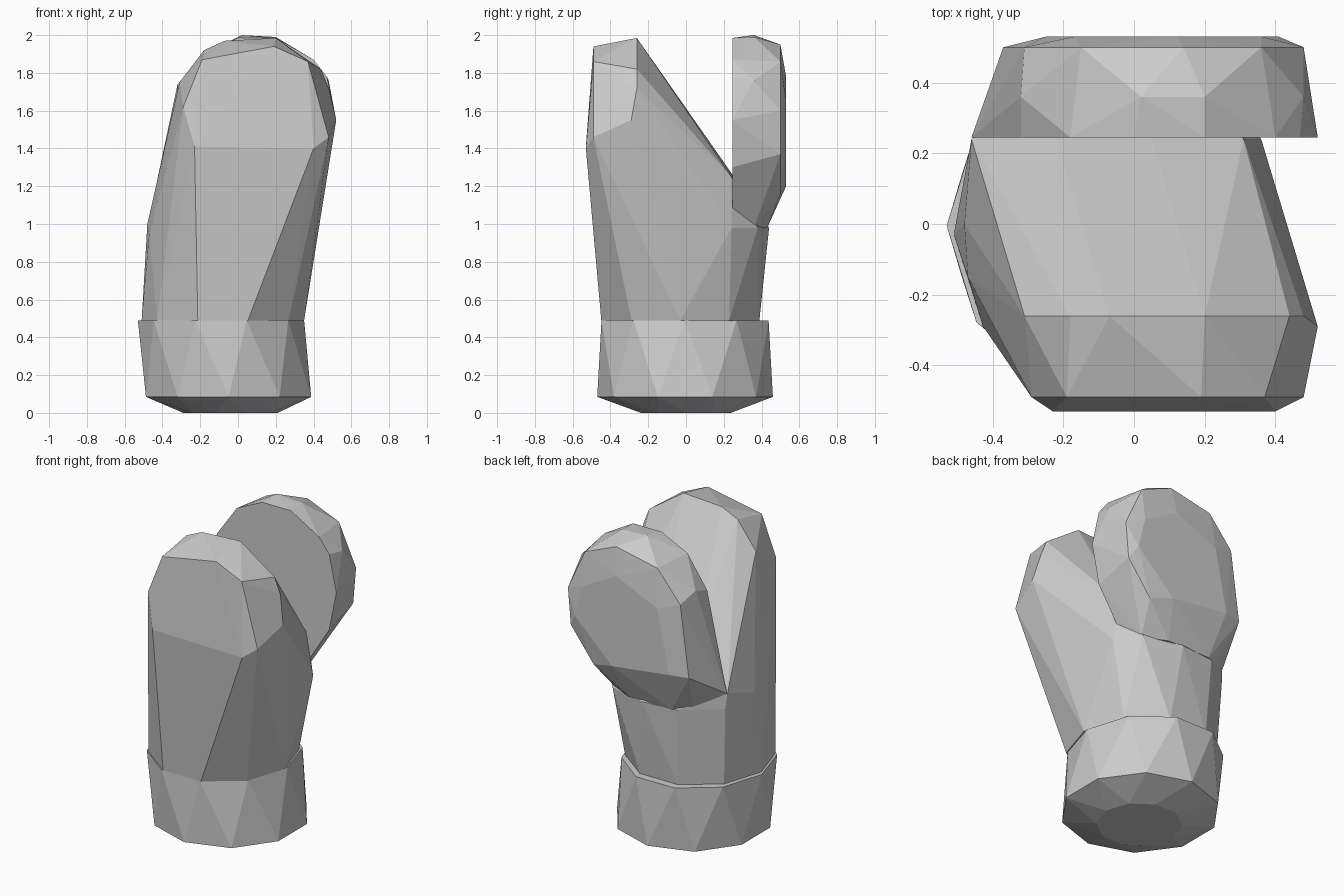
import bpy, bmesh, math


def ring(cx, cy, rx, ry, z, n=10, phase=0.0):
    """Horizontal oval of n points."""
    step = 2 * math.pi / n
    return [(cx + rx * math.cos(step * (i + phase)),
             cy + ry * math.sin(step * (i + phase)), z) for i in range(n)]


def slab(y, outline):
    """Upright x-z outline placed at depth y."""
    return [(x, y, z) for x, z in outline]


def hull(name, points):
    """Faceted convex solid wrapped around points."""
    bm = bmesh.new()
    for p in points:
        bm.verts.new(p)
    res = bmesh.ops.convex_hull(bm, input=bm.verts)
    junk = {g for g in res["geom_interior"] + res["geom_unused"]
            if isinstance(g, bmesh.types.BMVert)}
    bmesh.ops.delete(bm, geom=list(junk), context='VERTS')
    bmesh.ops.recalc_face_normals(bm, faces=bm.faces)
    mesh = bpy.data.meshes.new(name)
    bm.to_mesh(mesh)
    bm.free()
    obj = bpy.data.objects.new(name, mesh)
    bpy.context.collection.objects.link(obj)
    return obj


# Cuff at the bottom, bevelled underneath
hull("cuff",
     ring(-0.04, 0, 0.25, 0.25, 0.0)
     + ring(-0.05, -0.005, 0.46, 0.465, 0.085, 10, 0.5)
     + ring(-0.09, -0.005, 0.44, 0.465, 0.49))

# Body sweeping up into the front lobe
hull("body_and_front_lobe",
     ring(-0.08, -0.03, 0.43, 0.44, 0.49)
     + [(-0.48, 0.0, 1.0), (-0.47, -0.15, 0.95), (-0.45, 0.25, 0.98),
        (-0.23, 0.42, 0.98), (0.0, 0.44, 0.98), (0.25, 0.38, 0.98),
        (0.36, 0.24, 0.98)]
     + slab(0.24, [(-0.46, 1.08), (-0.22, 1.25), (0.05, 1.27), (0.31, 1.25)])
     + slab(-0.26, [(-0.31, 1.75), (-0.18, 1.92), (-0.07, 1.97), (0.2, 1.985),
                    (0.44, 1.82), (0.48, 1.72)])
     + [(0.52, -0.29, 1.55)]
     + slab(-0.49, [(-0.29, 1.62), (-0.19, 1.87), (0.19, 1.94), (0.37, 1.86),
                    (0.48, 1.46)])
     + slab(-0.53, [(-0.23, 1.41), (0.4, 1.4)]))

# Separate rounded lobe at the back
hull("back_lobe",
     slab(0.245, [(-0.46, 1.08), (-0.41, 1.3), (-0.32, 1.7), (-0.18, 1.9),
                  (0.0, 1.985), (0.2, 1.985), (0.4, 1.87), (0.47, 1.78),
                  (0.52, 1.55), (0.47, 1.3), (0.32, 1.06)])
     + slab(0.36, [(-0.32, 1.74), (0.02, 2.0), (0.2, 1.99), (0.48, 1.76),
                   (-0.3, 0.99), (0.25, 0.98)])
     + slab(0.43, [(-0.2, 0.98), (0.1, 0.98)])
     + slab(0.5, [(-0.37, 1.25), (-0.31, 1.7), (-0.15, 1.89), (0.14, 1.95),
                  (0.36, 1.86), (0.48, 1.6), (0.46, 1.37), (0.3, 1.16)])
     + slab(0.53, [(-0.25, 1.25), (-0.17, 1.65), (0.12, 1.78), (0.36, 1.65),
                   (0.41, 1.45), (0.15, 1.2)]))
